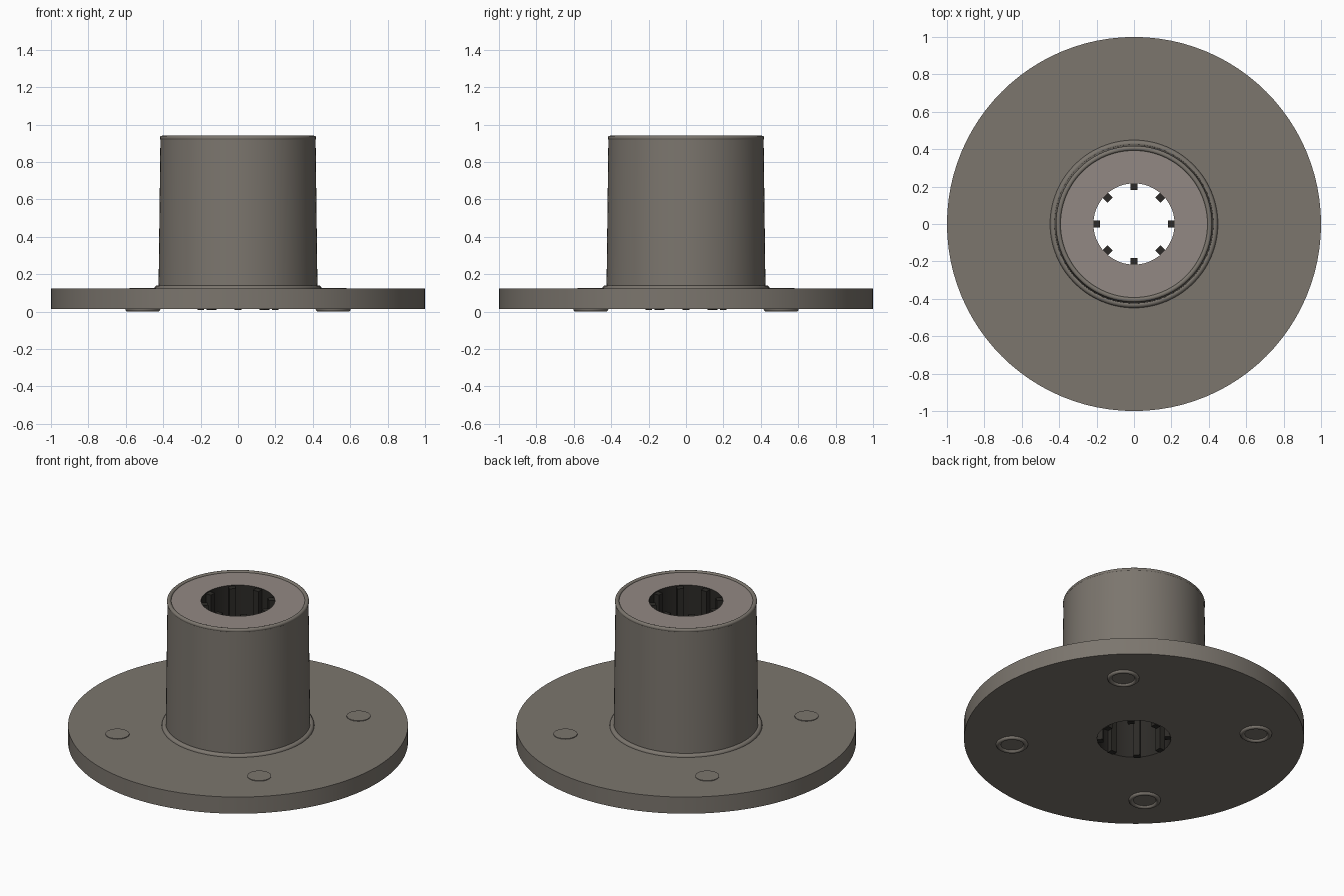
import bpy, math

if "Cube" in bpy.data.objects:
    bpy.data.objects.remove(bpy.data.objects["Cube"])

SEG = 96


def material(name, color):
    m = bpy.data.materials.new(name)
    m.diffuse_color = (*color, 1)
    m.use_nodes = True
    m.node_tree.nodes["Principled BSDF"].inputs["Base Color"].default_value = m.diffuse_color
    return m


STEEL = material("steel", (0.20, 0.18, 0.155))
MACHINED = material("machined_face", (0.29, 0.25, 0.23))
DARK = material("dark_bore", (0.025, 0.023, 0.02))


def finish(ob, name, mat, smooth=True):
    ob.name = name
    ob.data.materials.append(mat)
    bpy.ops.object.select_all(action='DESELECT')
    ob.select_set(True)
    bpy.context.view_layer.objects.active = ob
    if smooth:
        bpy.ops.object.shade_smooth_by_angle(angle=math.radians(35))
    return ob


def lathe(name, profile, mat):
    """Revolve an open (radius, z) profile around the z axis."""
    n = len(profile)
    verts = [(r * math.cos(math.tau * i / SEG), r * math.sin(math.tau * i / SEG), z)
             for i in range(SEG) for r, z in profile]
    faces = []
    for i in range(SEG):
        j = (i + 1) % SEG
        for k in range(n - 1):
            faces.append((i * n + k, j * n + k, j * n + k + 1, i * n + k + 1))
    me = bpy.data.meshes.new(name)
    me.from_pydata(verts, [], faces)
    ob = bpy.data.objects.new(name, me)
    bpy.context.collection.objects.link(ob)
    return finish(ob, name, mat)


def ring(name, loc, major, minor, mat, seg=SEG):
    bpy.ops.mesh.primitive_torus_add(location=loc, major_radius=major, minor_radius=minor,
                                     major_segments=seg, minor_segments=12)
    return finish(bpy.context.object, name, mat)


BORE, BOTTOM, FLANGE_TOP, HUB_TOP = 0.217, 0.015, 0.123, 0.932

# Flange and slightly tapered hub
lathe("flange", [(BORE, BOTTOM), (1, BOTTOM), (1, FLANGE_TOP), (0.42, FLANGE_TOP)], STEEL)
lathe("hub", [(0.425, FLANGE_TOP), (0.415, HUB_TOP), (0.39, HUB_TOP)], STEEL)
lathe("hub_end_face", [(0.39, HUB_TOP), (BORE, HUB_TOP)], MACHINED)
lathe("bore_wall", [(BORE, HUB_TOP), (BORE, BOTTOM)], DARK)

# Rounded rim at the hub top and bead at its base
ring("hub_rim", (0, 0, 0.928), 0.405, 0.013, STEEL)
ring("base_bead", (0, 0, 0.122), 0.431, 0.018, STEEL)

# Eight spline teeth lining the bore
for i in range(8):
    a = math.tau * i / 8
    bpy.ops.mesh.primitive_cube_add(size=1, location=(0.199 * math.cos(a), 0.199 * math.sin(a), 0.468),
                                    rotation=(0, 0, a))
    tooth = bpy.context.object
    tooth.scale = (0.036, 0.04, 0.916)
    finish(tooth, f"spline_tooth_{i + 1}", DARK, smooth=False)

# Four bolt plugs through the flange, each with a raised ring underneath
for i in range(4):
    a = math.tau * (i + 0.5) / 4
    x, y = 0.72 * math.cos(a), 0.72 * math.sin(a)
    lo, hi = BOTTOM - 0.003, FLANGE_TOP + 0.004
    bpy.ops.mesh.primitive_cylinder_add(vertices=48, radius=0.07, depth=hi - lo,
                                        location=(x, y, (lo + hi) / 2))
    finish(bpy.context.object, f"bolt_plug_{i + 1}", STEEL)
    ring(f"bolt_ring_{i + 1}", (x, y, 0.014), 0.08, 0.014, STEEL, 48)
